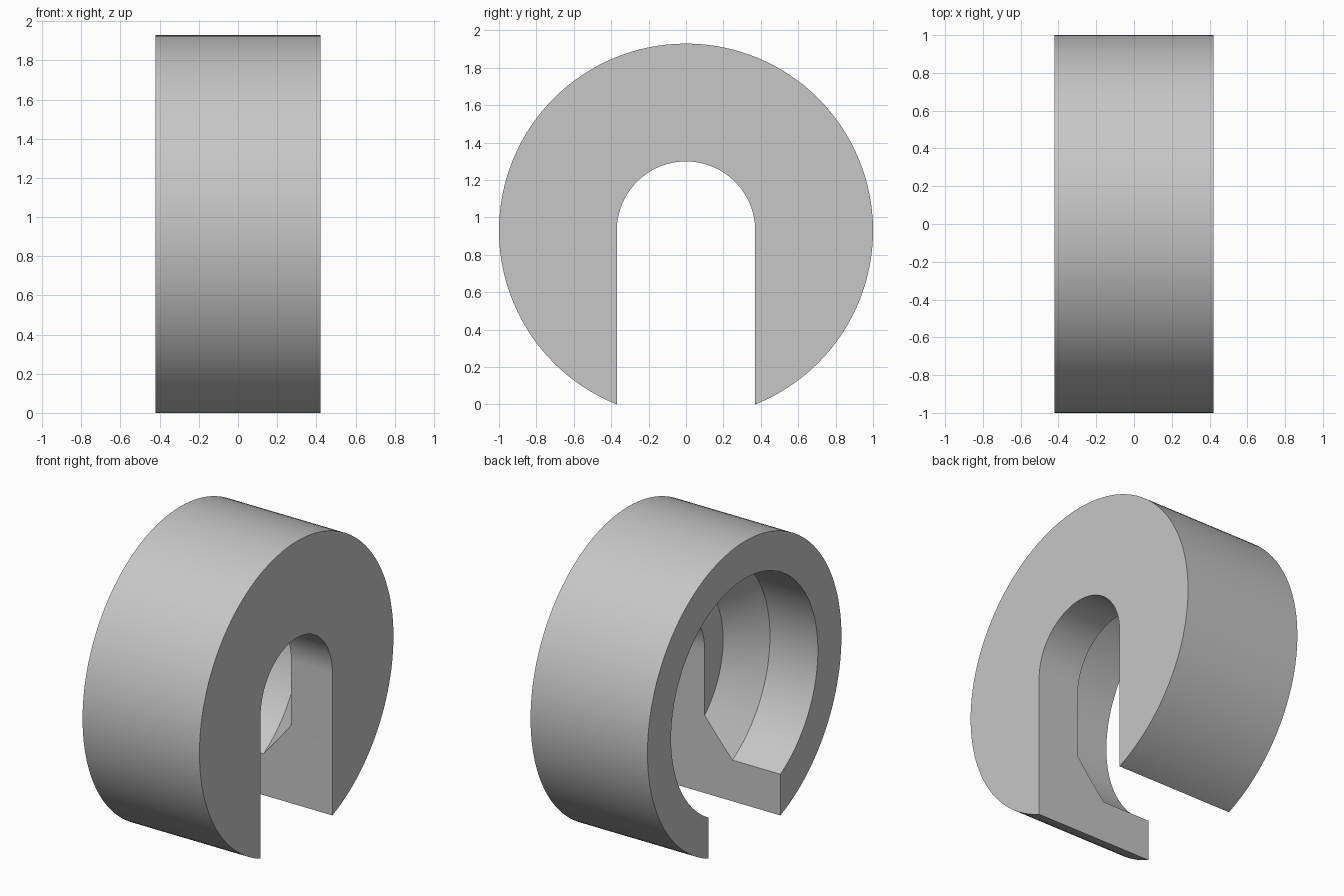
import bpy, bmesh, math

if "Cube" in bpy.data.objects:
    bpy.data.objects.remove(bpy.data.objects["Cube"], do_unlink=True)

SEGMENTS = 128
HALF = 0.422        # half thickness along x
AXIS_Z = 0.929      # height of the collar axis
SLOT = 0.37         # half width of the slot

grey = bpy.data.materials.new("plain_grey")
grey.use_nodes = True
colour = (0.57, 0.57, 0.57, 1)
grey.diffuse_color = colour
grey.node_tree.nodes["Principled BSDF"].inputs["Base Color"].default_value = colour


def finish(name, bm):
    bmesh.ops.recalc_face_normals(bm, faces=bm.faces)
    mesh = bpy.data.meshes.new(name)
    bm.to_mesh(mesh)
    bm.free()
    mesh.materials.append(grey)
    obj = bpy.data.objects.new(name, mesh)
    bpy.context.collection.objects.link(obj)
    return obj


def lathe(name, profile):
    """Solid of revolution about the x axis from (x, radius) rings, capped at both ends."""
    bm = bmesh.new()
    rings = []
    for x, r in profile:
        angles = [2 * math.pi * i / SEGMENTS for i in range(SEGMENTS)]
        rings.append([bm.verts.new((x, r * math.sin(a), AXIS_Z + r * math.cos(a))) for a in angles])
    for a, b in zip(rings, rings[1:]):
        for i in range(SEGMENTS):
            j = (i + 1) % SEGMENTS
            bm.faces.new((a[i], a[j], b[j], b[i]))
    bm.faces.new(rings[0])
    bm.faces.new(rings[-1])
    return finish(name, bm)


def slot_cutter():
    """Round-topped slot, open at the bottom, running right through in x."""
    bm = bmesh.new()
    outline = [(SLOT, -0.3)]
    for i in range(65):
        a = math.pi * i / 64
        outline.append((SLOT * math.cos(a), AXIS_Z + SLOT * math.sin(a)))
    outline.append((-SLOT, -0.3))
    face = bm.faces.new([bm.verts.new((-0.6, y, z)) for y, z in outline])
    swept = bmesh.ops.extrude_face_region(bm, geom=[face])["geom"]
    verts = [v for v in swept if isinstance(v, bmesh.types.BMVert)]
    bmesh.ops.translate(bm, vec=(1.2, 0, 0), verts=verts)
    return finish("slot_cutter", bm)


# Round collar, with a stepped recess sunk into its right end
floor_x = HALF - 0.298
collar = lathe("slotted_collar", [
    (floor_x, 0.56), (floor_x - 0.2, 0.757), (-HALF, 0.757),
    (-HALF, 1.0), (HALF, 1.0)])

# Slot cut through the web and the rim
cutter = slot_cutter()
cutter.hide_render = True
cut = collar.modifiers.new("slot", 'BOOLEAN')
cut.operation = 'DIFFERENCE'
cut.solver = 'EXACT'
cut.object = cutter

bpy.ops.object.select_all(action='DESELECT')
collar.select_set(True)
bpy.context.view_layer.objects.active = collar
bpy.ops.object.modifier_apply(modifier=cut.name)
bpy.data.objects.remove(cutter, do_unlink=True)
bpy.ops.object.shade_smooth_by_angle(angle=math.radians(25))
